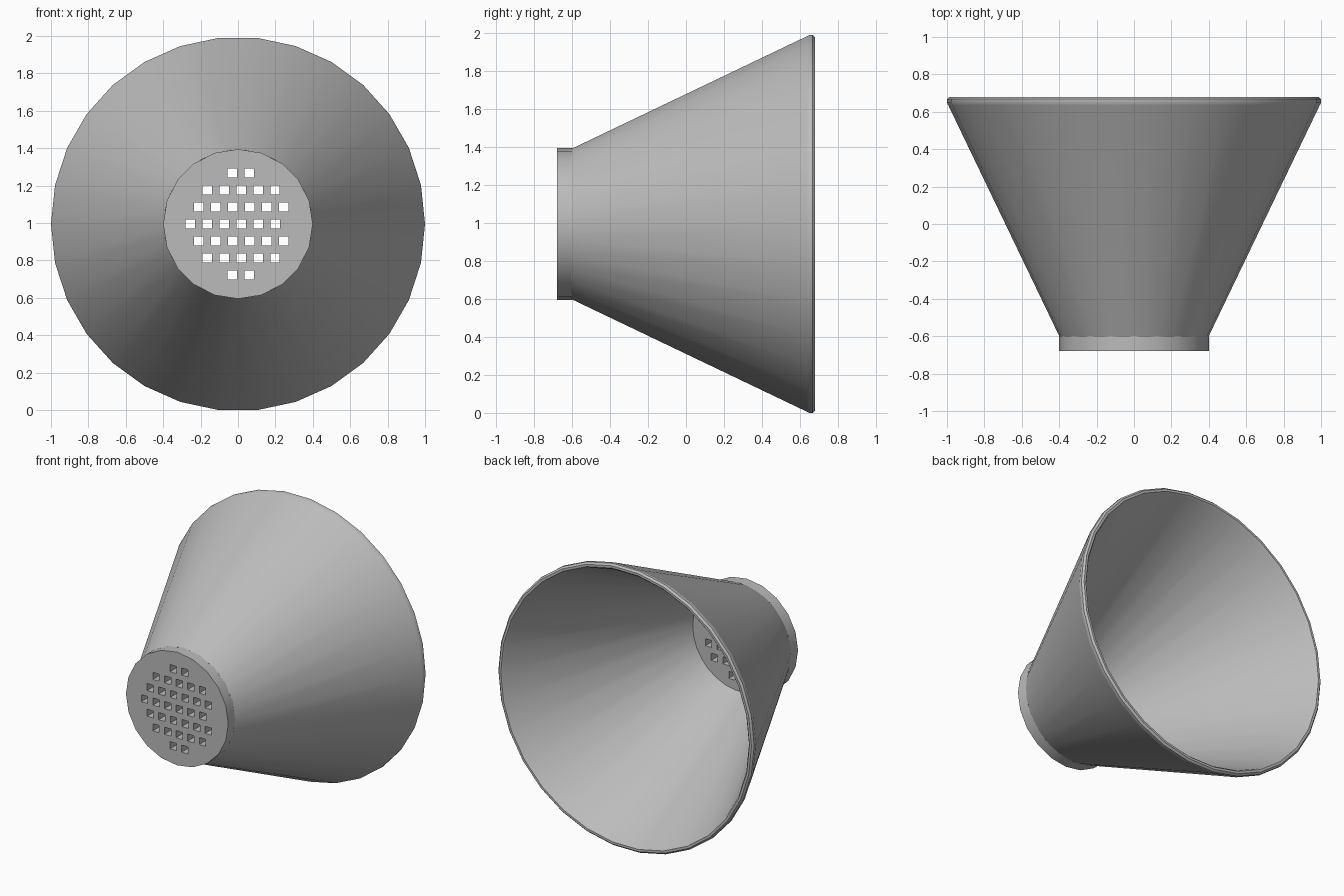
import bpy, bmesh, math

cube = bpy.data.objects.get("Cube")
if cube:
    bpy.data.objects.remove(cube, do_unlink=True)

AXIS_Z = 0.9945   # height of the horizontal axis
STEP = 0.0908     # hole spacing
HOLE = 0.05       # hole width

grey = bpy.data.materials.new("plain grey")
grey.use_nodes = True
colour = (0.5, 0.5, 0.5, 1)
grey.diffuse_color = colour
grey.node_tree.nodes["Principled BSDF"].inputs["Base Color"].default_value = colour


def make_object(name, bm):
    bmesh.ops.recalc_face_normals(bm, faces=bm.faces)
    mesh = bpy.data.meshes.new(name)
    bm.to_mesh(mesh)
    bm.free()
    mesh.materials.append(grey)
    obj = bpy.data.objects.new(name, mesh)
    bpy.context.collection.objects.link(obj)
    return obj


def lathe(name, profile, sides, closed):
    """Turn (y, radius) points about the y axis; open profiles get capped."""
    bm = bmesh.new()
    rings = []
    for y, r in profile:
        angles = [2 * math.pi * i / sides for i in range(sides)]
        rings.append([bm.verts.new((r * math.cos(a), y, AXIS_Z + r * math.sin(a)))
                      for a in angles])
    pairs = list(zip(rings, rings[1:]))
    if closed:
        pairs.append((rings[-1], rings[0]))
    else:
        bm.faces.new(rings[0])
        bm.faces.new(rings[-1])
    for a, b in pairs:
        for i in range(sides):
            j = (i + 1) % sides
            bm.faces.new((a[i], a[j], b[j], b[i]))
    return make_object(name, bm)


def smooth(obj):
    bpy.ops.object.select_all(action='DESELECT')
    obj.select_set(True)
    bpy.context.view_layer.objects.active = obj
    bpy.ops.object.shade_smooth_by_angle(angle=math.radians(32))


# Flared hollow cone with a rounded rim
cone = lathe("flared_cone", [
    (-0.605, 0.397), (0.635, 0.993), (0.648, 1.0), (0.667, 1.0), (0.68, 0.988),
    (0.68, 0.972), (0.667, 0.96), (-0.605, 0.365)], 30, True)

# End plate
plate = lathe("perforated_end_plate", [(-0.68, 0.4), (-0.6, 0.4)], 20, False)

# Square hole cutters: (row, first column offset, count)
rows = [(3, -0.03, 2), (2, -0.165, 5), (1, -0.21, 6), (0, -0.255, 6),
        (-1, -0.21, 6), (-2, -0.165, 5), (-3, -0.03, 2)]
bm = bmesh.new()
for row, start, count in rows:
    for i in range(count):
        made = bmesh.ops.create_cube(bm, size=1)["verts"]
        bmesh.ops.scale(bm, vec=(HOLE, 0.3, HOLE), verts=made)
        bmesh.ops.translate(bm, verts=made,
                            vec=(start + i * STEP, -0.64, AXIS_Z + row * STEP))
cutter = make_object("hole_cutter", bm)
cutter.hide_render = True

# Punch the holes and drop the cutter
cut = plate.modifiers.new("holes", 'BOOLEAN')
cut.operation = 'DIFFERENCE'
cut.solver = 'EXACT'
cut.object = cutter
bpy.context.view_layer.update()
graph = bpy.context.evaluated_depsgraph_get()
punched = bpy.data.meshes.new_from_object(plate.evaluated_get(graph))
plate.modifiers.clear()
plate.data = punched
bpy.data.objects.remove(cutter, do_unlink=True)

smooth(cone)
smooth(plate)
